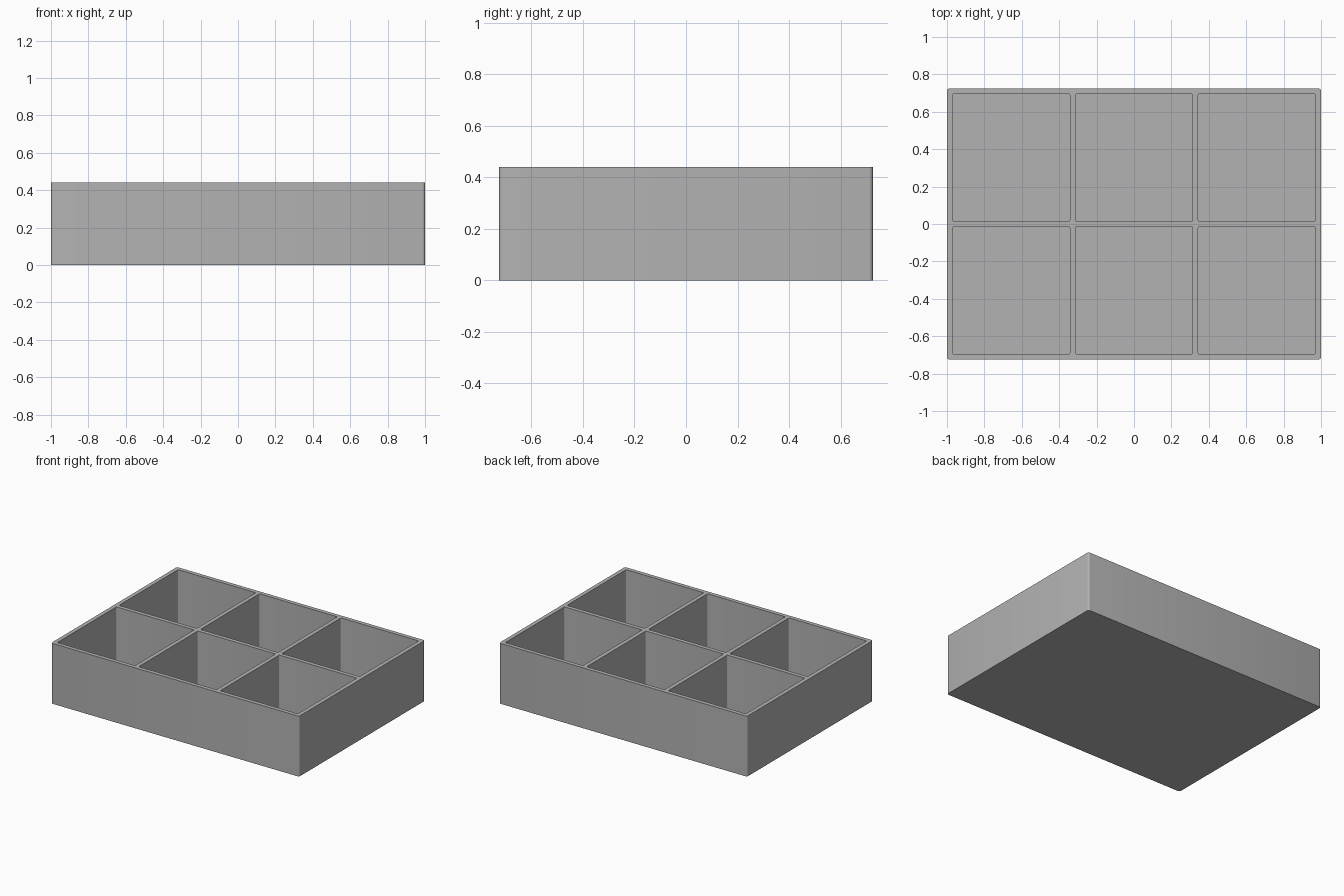
import bpy, bmesh
from mathutils import Matrix

cube = bpy.data.objects.get("Cube")
if cube:
    bpy.data.objects.remove(cube, do_unlink=True)

LENGTH, DEPTH, HEIGHT = 2.0, 1.45, 0.44
WALL, FLOOR = 0.03, 0.03
COLS, ROWS = 3, 2

grey = bpy.data.materials.new("plain_grey")
grey.use_nodes = True
colour = (0.448, 0.448, 0.448, 1)
grey.diffuse_color = colour
grey.node_tree.nodes["Principled BSDF"].inputs["Base Color"].default_value = colour


def add_block(bm, centre, size, radius):
    """Add a box whose upright edges are rounded."""
    matrix = Matrix.Translation(centre) @ Matrix.Diagonal((*size, 1))
    verts = bmesh.ops.create_cube(bm, size=1, matrix=matrix)["verts"]
    edges = {e for v in verts for e in v.link_edges}
    upright = [e for e in edges
               if abs(e.verts[0].co.z - e.verts[1].co.z) > 0.1]
    bmesh.ops.bevel(bm, geom=upright, offset=radius, segments=4,
                    profile=0.5, affect='EDGES')


def make_object(name, bm):
    mesh = bpy.data.meshes.new(name)
    bm.to_mesh(mesh)
    bm.free()
    mesh.materials.append(grey)
    obj = bpy.data.objects.new(name, mesh)
    bpy.context.collection.objects.link(obj)
    return obj


# Solid tray body
bm = bmesh.new()
add_block(bm, (0, 0, HEIGHT / 2), (LENGTH, DEPTH, HEIGHT), 0.014)
tray = make_object("divided_tray", bm)

# Compartments, cut from above with equal walls between them
cell_x = (LENGTH - WALL * (COLS + 1)) / COLS
cell_y = (DEPTH - WALL * (ROWS + 1)) / ROWS
bm = bmesh.new()
for col in range(COLS):
    for row in range(ROWS):
        x = (col - (COLS - 1) / 2) * (cell_x + WALL)
        y = (row - (ROWS - 1) / 2) * (cell_y + WALL)
        add_block(bm, (x, y, FLOOR + HEIGHT / 2),
                  (cell_x, cell_y, HEIGHT), 0.006)
cutter = make_object("compartment_cutter", bm)
cutter.hide_render = True

cut = tray.modifiers.new("compartments", 'BOOLEAN')
cut.operation = 'DIFFERENCE'
cut.solver = 'EXACT'
cut.object = cutter

# Keep the cut result and drop the cutter
bpy.ops.object.select_all(action='DESELECT')
bpy.context.view_layer.objects.active = tray
tray.select_set(True)
bpy.ops.object.modifier_apply(modifier=cut.name)
bpy.data.objects.remove(cutter, do_unlink=True)
bpy.ops.object.shade_smooth_by_angle()
